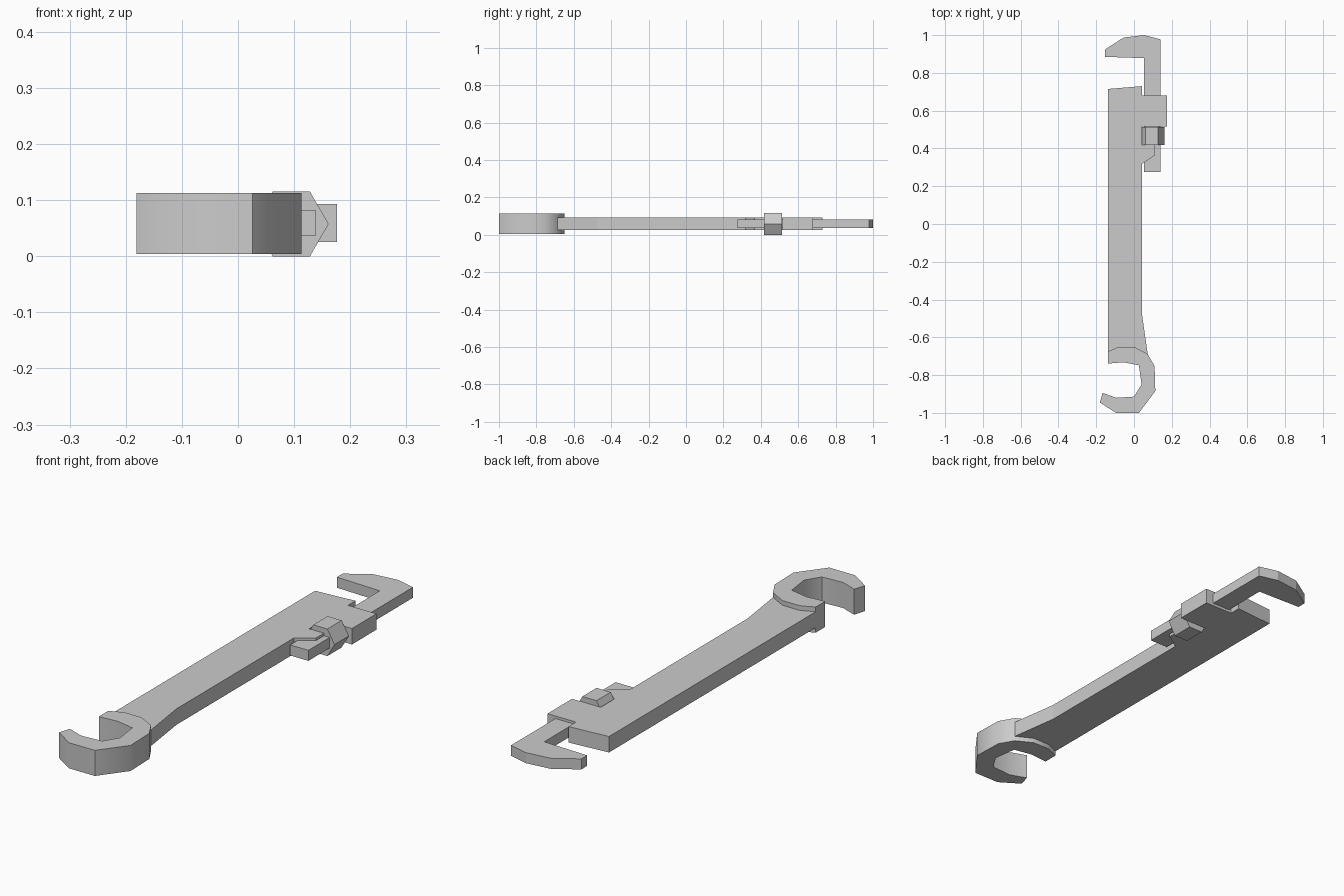
import bpy, bmesh, math

if "Cube" in bpy.data.objects:
    bpy.data.objects.remove(bpy.data.objects["Cube"])


def extrude_outline(name, points, z0, z1):
    """Closed solid from a flat outline, extruded from z0 to z1."""
    bm = bmesh.new()
    face = bm.faces.new([bm.verts.new((x, y, z0)) for x, y in points])
    result = bmesh.ops.extrude_face_region(bm, geom=[face])
    top = [v for v in result["geom"] if isinstance(v, bmesh.types.BMVert)]
    bmesh.ops.translate(bm, verts=top, vec=(0, 0, z1 - z0))
    bmesh.ops.recalc_face_normals(bm, faces=bm.faces)
    mesh = bpy.data.meshes.new(name)
    bm.to_mesh(mesh)
    bm.free()
    obj = bpy.data.objects.new(name, mesh)
    bpy.context.collection.objects.link(obj)
    return obj


# Handle with guide block and the small wedge support below the adjuster
extrude_outline("handle", [
    (-0.138, -0.70), (0.072, -0.70), (0.072, -0.685), (0.042, -0.475),
    (0.042, 0.318), (0.112, 0.365), (0.112, 0.418), (0.042, 0.418),
    (0.042, 0.515), (0.176, 0.515), (0.176, 0.68), (0.042, 0.68),
    (0.042, 0.73), (-0.138, 0.715)], 0.025, 0.093)

# Sliding hook jaw whose shank runs through the guide block
extrude_outline("hook_jaw", [
    (0.053, 0.275), (0.139, 0.275), (0.139, 0.978), (0.053, 1.0),
    (-0.055, 0.987), (-0.154, 0.924), (-0.154, 0.885), (0.053, 0.878)],
    0.037, 0.082)

# Thick open-ended jaw at the other end
jaw = extrude_outline("open_end_jaw", [
    (-0.138, -0.675), (-0.08, -0.65), (0.0, -0.65), (0.072, -0.688),
    (0.109, -0.752), (0.113, -0.884), (0.026, -1.0), (-0.095, -1.0),
    (-0.181, -0.945), (-0.166, -0.894), (-0.095, -0.92), (0.0, -0.914),
    (0.04, -0.85), (0.026, -0.748), (-0.055, -0.732), (-0.138, -0.739)],
    0.004, 0.113)
bpy.ops.object.select_all(action='DESELECT')
jaw.select_set(True)
bpy.context.view_layer.objects.active = jaw
bpy.ops.object.shade_smooth_by_angle(angle=math.radians(40))

# Hexagonal adjusting nut
bpy.ops.mesh.primitive_cylinder_add(
    vertices=6, radius=0.0665, depth=0.096, location=(0.095, 0.466, 0.0576),
    rotation=(math.pi / 2, math.radians(30), 0))
nut = bpy.context.object
nut.name = "adjusting_nut"
